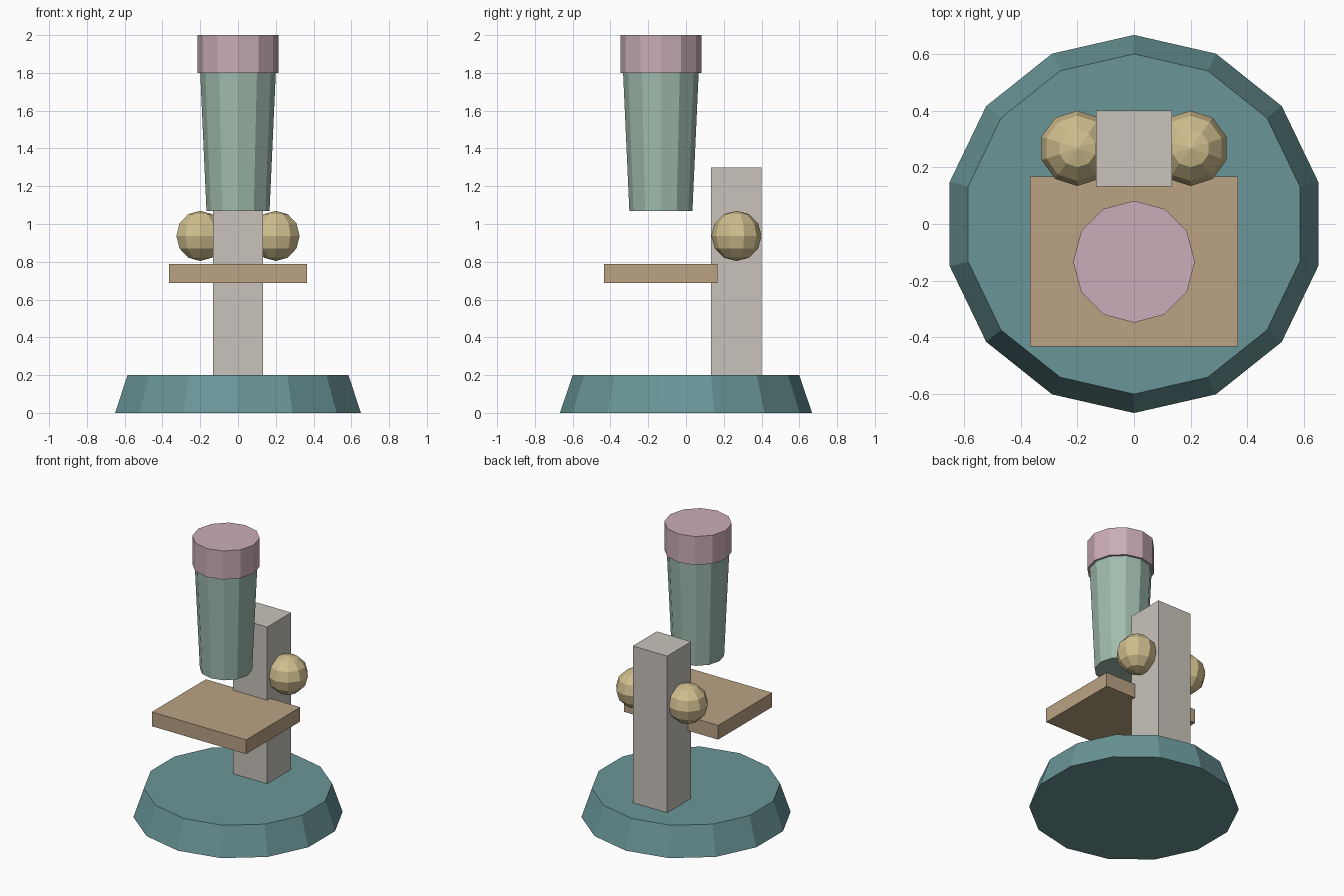
import bpy

if "Cube" in bpy.data.objects:
    bpy.data.objects.remove(bpy.data.objects["Cube"])


def material(name, rgb):
    """Flat material from sRGB 0-255 values."""
    lin = [((c / 255 + 0.055) / 1.055) ** 2.4 for c in rgb]
    m = bpy.data.materials.new(name)
    m.diffuse_color = (*lin, 1)
    m.use_nodes = True
    m.node_tree.nodes["Principled BSDF"].inputs["Base Color"].default_value = m.diffuse_color
    return m


teal = material("teal", (106, 150, 152))
grey = material("warm_grey", (200, 195, 187))
tan = material("tan", (186, 162, 132))
green = material("pale_green", (160, 188, 174))
pink = material("dusty_pink", (202, 173, 185))
gold = material("sand_gold", (208, 190, 142))


def finish(name, mat):
    ob = bpy.context.object
    ob.name = name
    ob.data.materials.append(mat)
    return ob


def tapered(name, mat, sides, r_low, r_high, y, z_low, z_high):
    bpy.ops.mesh.primitive_cone_add(
        vertices=sides, radius1=r_low, radius2=r_high, depth=z_high - z_low,
        location=(0, y, (z_low + z_high) / 2))
    return finish(name, mat)


def box(name, mat, width, y_range, z_range):
    (y0, y1), (z0, z1) = y_range, z_range
    bpy.ops.mesh.primitive_cube_add(
        size=1, location=(0, (y0 + y1) / 2, (z0 + z1) / 2))
    ob = finish(name, mat)
    ob.scale = (width, y1 - y0, z1 - z0)
    return ob


# Foot, upright arm and specimen stage
tapered("base", teal, 14, 0.667, 0.6, 0, 0, 0.2)
box("arm", grey, 0.267, (0.133, 0.4), (0.2, 1.3))
box("stage", tan, 0.733, (-0.433, 0.167), (0.687, 0.787))

# Viewing tube and eyepiece
tapered("tube", green, 12, 0.167, 0.2, -0.133, 1.07, 1.8)
tapered("eyepiece", pink, 12, 0.215, 0.215, -0.133, 1.8, 2.0)

# Focus knobs on both sides of the arm
for side, x in (("left", -0.2), ("right", 0.2)):
    bpy.ops.mesh.primitive_uv_sphere_add(
        segments=10, ring_count=6, radius=0.133, location=(x, 0.267, 0.937))
    finish(side + "_knob", gold)
